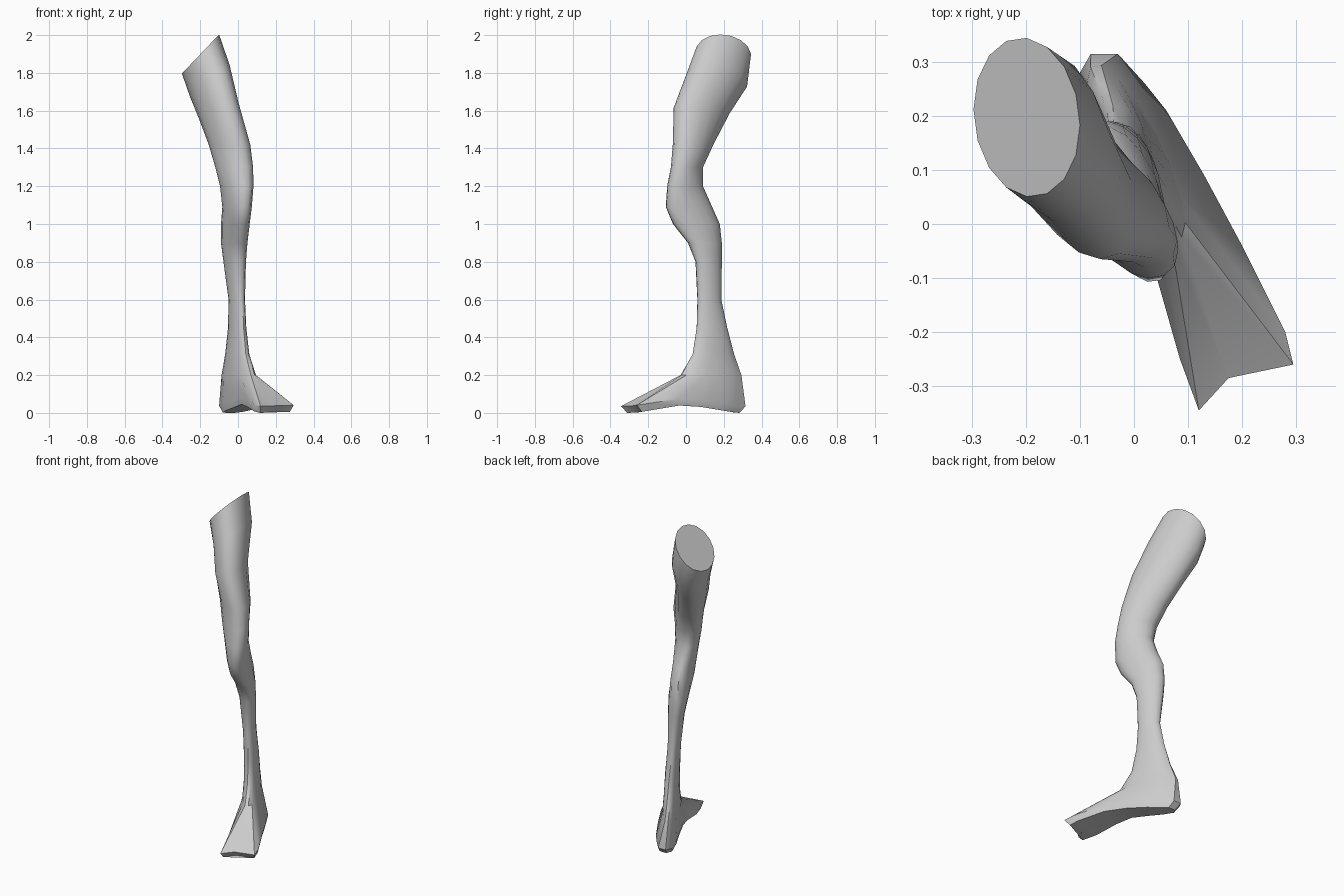
import bpy, bmesh, math

cube = bpy.data.objects.get("Cube")
if cube:
    bpy.data.objects.remove(cube)

SIDES = 16

# Skin material
skin = bpy.data.materials.new("plain_grey")
skin.use_nodes = True
GREY = (0.6, 0.6, 0.6, 1)
skin.diffuse_color = GREY
skin.node_tree.nodes["Principled BSDF"].inputs["Base Color"].default_value = GREY

# Leg sections: height, x min, x max, y min, y max, skew, tilt of the ring
SECTIONS = [
    (1.90, -.297, -.10, .05, .345, -.10, 1.05),
    (1.76, -.255, -.045, .00, .325, -.25, .80),
    (1.60, -.207, .003, -.065, .23, -.40, .40),
    (1.42, -.155, .065, -.07, .145, -.40, 0),
    (1.30, -.120, .080, -.08, .09, -.40, 0),
    (1.20, -.095, .082, -.10, .09, -.45, 0),
    (1.09, -.083, .073, -.108, .14, -.50, 0),
    (1.00, -.090, .062, -.07, .18, -.50, 0),
    (.90, -.090, .050, .01, .19, -.45, 0),
    (.80, -.077, .042, .05, .19, -.45, 0),
    (.60, -.050, .037, .06, .187, -.45, 0),
    (.45, -.053, .044, .055, .22, -.55, 0),
    (.31, -.068, .060, .035, .255, -.70, 0),
    (.20, -.087, .095, -.03, .295, -.80, 0),
]

# Foot outline, from the outer toe round the heel to the inner toe and the cleft
FOOT = [(.295, -.26), (.28, -.20), (.20, -.04), (.13, .09), (.06, .21), (.02, .26),
        (-.03, .315), (-.08, .315), (-.10, .28), (-.075, .20), (-.03, .10), (.01, 0),
        (.05, -.10), (.085, -.25), (.12, -.345), (.175, -.285)]


def leg_ring(z, x0, x1, y0, y1, skew, tilt):
    a, b = (x1 - x0) / 2, (y1 - y0) / 2
    shift = math.asin(skew)
    ring = []
    for k in range(SIDES):
        t = 2 * math.pi * k / SIDES
        dx = a * math.cos(t)
        ring.append(((x0 + x1) / 2 + dx, (y0 + y1) / 2 + b * math.sin(t + shift), z + tilt * dx))
    return ring


def foot_ring(lift, scale):
    # The sole arches between the heel and the toes
    cx, cy = .09, 0
    return [(cx + (x - cx) * scale, cy + (y - cy) * scale,
             lift + .045 * max(0, 1 - abs(y) / .3)) for x, y in FOOT]


# Loft the whole leg from the hip cut down to the sole
rings = [leg_ring(*s) for s in SECTIONS] + [foot_ring(.035, 1), foot_ring(0, .9)]
bm = bmesh.new()
loops = [[bm.verts.new(p) for p in ring] for ring in rings]
for upper, lower in zip(loops, loops[1:]):
    for k in range(SIDES):
        n = (k + 1) % SIDES
        bm.faces.new((upper[k], lower[k], lower[n], upper[n]))

# Hip cut is a fan from its highest corner
for k in range(1, SIDES - 1):
    bm.faces.new((loops[0][0], loops[0][k], loops[0][k + 1]))

# Sole is a strip of quads from side to side
sole = loops[-1]
last = SIDES - 1
bm.faces.new((sole[0], sole[last], sole[last - 1]))
path = [sole[0]] + sole[1:8]
other = [sole[last - 1 - i] for i in range(7)]
for i in range(6):
    bm.faces.new((path[i], other[i], other[i + 1], path[i + 1]))
bm.faces.new((path[6], other[6], path[7]))
bmesh.ops.recalc_face_normals(bm, faces=bm.faces)

mesh = bpy.data.meshes.new("leg")
bm.to_mesh(mesh)
bm.free()
mesh.materials.append(skin)
leg = bpy.data.objects.new("leg", mesh)
bpy.context.collection.objects.link(leg)

# Smooth skin with a crisp rim at the cut and the sole
bpy.ops.object.select_all(action='DESELECT')
leg.select_set(True)
bpy.context.view_layer.objects.active = leg
bpy.ops.object.shade_smooth_by_angle(angle=math.radians(40))
